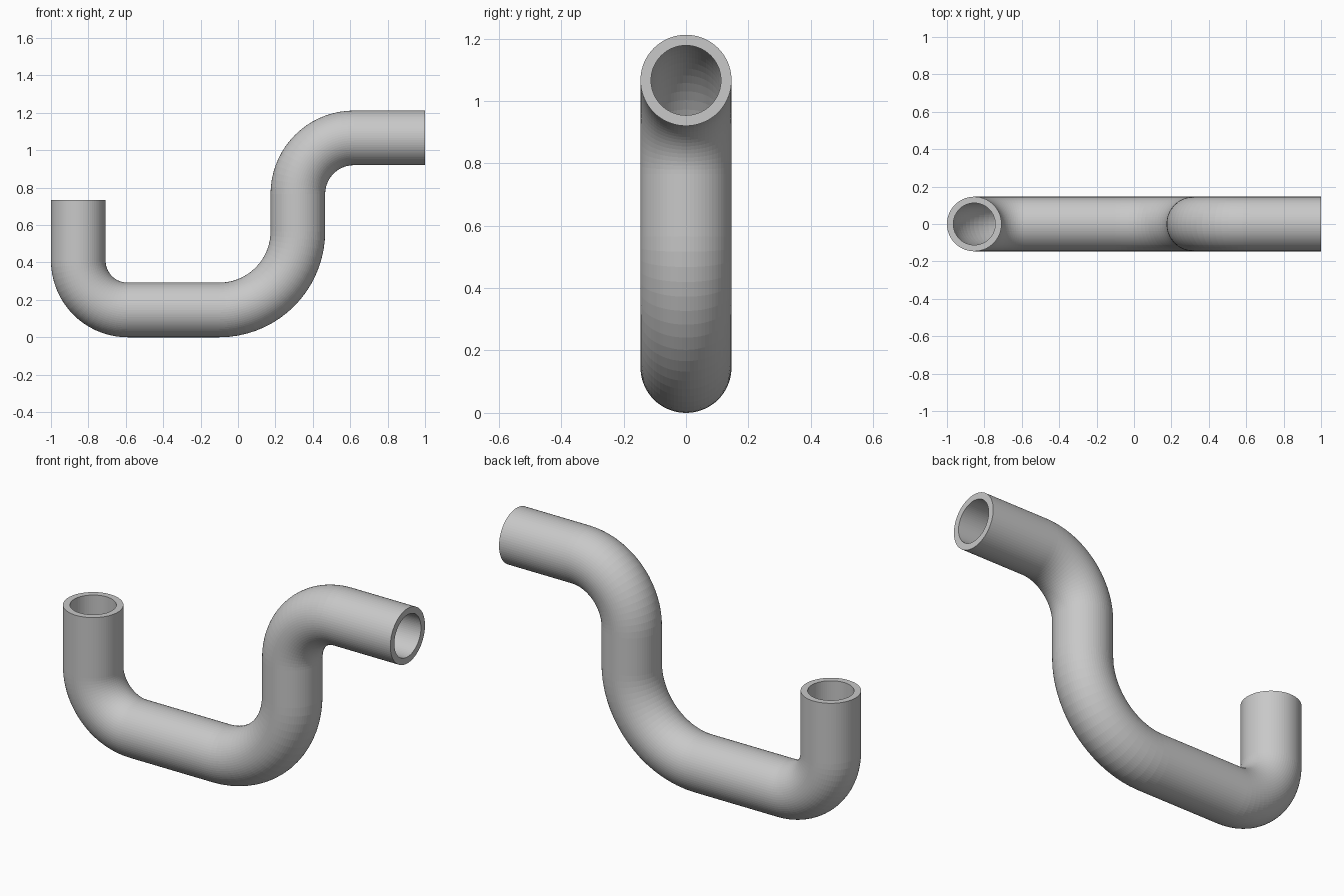
import bpy
import bmesh
from math import sin, cos, pi, radians
from mathutils import Vector

OUTER, INNER = 0.146, 0.112   # tube radii
SIDES, STEPS = 72, 18         # facets round the tube, and per bend

if "Cube" in bpy.data.objects:
    bpy.data.objects.remove(bpy.data.objects["Cube"], do_unlink=True)

metal = bpy.data.materials.new("light grey")
metal.use_nodes = True
grey = (0.58, 0.58, 0.58, 1)
metal.diffuse_color = grey
metal.node_tree.nodes["Principled BSDF"].inputs["Base Color"].default_value = grey


def bend(cx, cz, radius, start, end):
    """Centreline stations (x, z, heading) round a bend; angles in degrees."""
    turn = 1 if end > start else -1
    stations = []
    for i in range(STEPS + 1):
        a = radians(start + (end - start) * i / STEPS)
        stations.append((cx + radius * cos(a), cz + radius * sin(a), a + turn * pi / 2))
    return stations


# Centreline: upright end, three bends, level end
path = [(-0.854, 0.735, -pi / 2)]
path += bend(-0.59, 0.41, 0.264, 180, 270)
path += bend(-0.10, 0.566, 0.42, 270, 360)
path += bend(0.62, 0.766, 0.30, 180, 90)
path += [(1.0, 1.066, 0)]

bm = bmesh.new()


def tube_rings(radius):
    """One ring of vertices square to the path at every station."""
    rings = []
    for x, z, heading in path:
        across = Vector((-sin(heading), 0, cos(heading)))
        ring = []
        for k in range(SIDES):
            t = 2 * pi * k / SIDES
            offset = across * cos(t) + Vector((0, 1, 0)) * sin(t)
            ring.append(bm.verts.new(Vector((x, 0, z)) + offset * radius))
        rings.append(ring)
    return rings


def bridge(a, b):
    for k in range(SIDES):
        n = (k + 1) % SIDES
        bm.faces.new((a[k], a[n], b[n], b[k]))


# Outer wall, bore and the two annular end faces
outer, inner = tube_rings(OUTER), tube_rings(INNER)
for wall in (outer, inner):
    for a, b in zip(wall, wall[1:]):
        bridge(a, b)
bridge(outer[0], inner[0])
bridge(outer[-1], inner[-1])
bmesh.ops.recalc_face_normals(bm, faces=bm.faces)

mesh = bpy.data.meshes.new("bent_pipe")
bm.to_mesh(mesh)
bm.free()
mesh.materials.append(metal)
pipe = bpy.data.objects.new("bent_pipe", mesh)
bpy.context.collection.objects.link(pipe)
